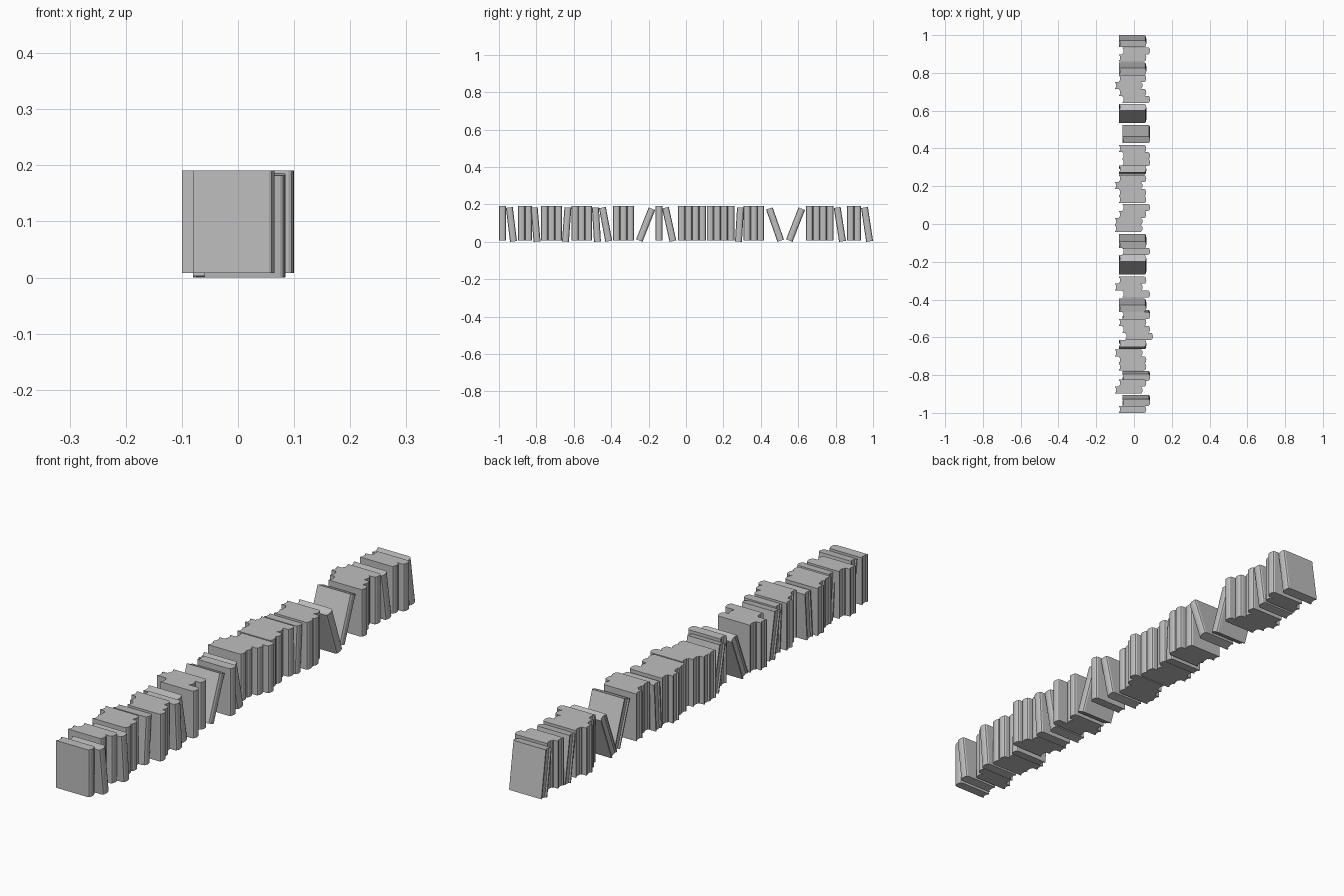
import bpy, bmesh, math
from mathutils import Matrix

if "Cube" in bpy.data.objects:
    bpy.data.objects.remove(bpy.data.objects["Cube"], do_unlink=True)

HEIGHT, THICK, HALF = 0.183, 0.037, 0.0725
LIFT = 0.008

# Shared cover material
grey = bpy.data.materials.new("plain_grey")
grey.use_nodes = True
colour = (0.52, 0.52, 0.52, 1)
grey.diffuse_color = colour
grey.node_tree.nodes["Principled BSDF"].inputs["Base Color"].default_value = colour


def book_mesh():
    """Extruded plan of a book: rounded spine at +x, hollow fore-edge at -x."""
    t = THICK / 2
    plan = [(-HALF, -t)]
    for i in range(7):
        a = math.radians(-90 + 30 * i)
        plan.append((HALF - 0.010 + 0.010 * math.cos(a), t * math.sin(a)))
    plan += [(-HALF, t), (-HALF, t - 0.005), (-HALF + 0.005, t - 0.008),
             (-HALF + 0.005, 0.008 - t), (-HALF, 0.005 - t)]
    bm = bmesh.new()
    base = bm.faces.new([bm.verts.new((x, y, -HEIGHT / 2)) for x, y in plan])
    top = bmesh.ops.extrude_face_region(bm, geom=[base])["geom"]
    verts = [g for g in top if isinstance(g, bmesh.types.BMVert)]
    bmesh.ops.translate(bm, verts=verts, vec=(0, 0, HEIGHT))
    bmesh.ops.recalc_face_normals(bm, faces=bm.faces)
    mesh = bpy.data.meshes.new("book")
    bm.to_mesh(mesh)
    bm.free()
    mesh.materials.append(grey)
    return mesh


MESH = book_mesh()


def place(name, x, y, z, angle=0):
    ob = bpy.data.objects.new(name, MESH)
    bpy.context.collection.objects.link(ob)
    ob.matrix_world = Matrix.Translation((x, y, z)) @ Matrix.Rotation(angle, 4, "X")


# Depth offsets of a book on the shelf: back, normal, forward, far forward
SHIFT = {"b": -0.0275, "n": -0.0075, "f": 0.0125, "x": 0.0275}

# Upright runs: start along the row and the depth of each book
runs = [(-1.0, "n"), (-0.898, "bn"), (-0.775, "nnb"), (-0.613, "xfn"),
        (-0.39, "fbn"), (-0.163, "f"), (-0.042, "bbnf"), (0.111, "nnbn"),
        (0.307, "ffn"), (0.641, "fnbn"), (0.861, "nf")]
for r, (start, depths) in enumerate(runs):
    for i, d in enumerate(depths):
        place(f"upright_book_{r + 1}_{i + 1}", SHIFT[d],
              start + THICK * (i + 0.5), LIFT + HEIGHT / 2)

# Leaning books: extent along the row, direction the top leans, depth
leans = [(-0.963, -0.904, -1, "f"), (-0.83, -0.778, -1, "f"),
         (-0.663, -0.613, 1, "n"), (-0.503, -0.455, -1, "f"),
         (-0.465, -0.395, -1, "n"), (-0.267, -0.165, 1, "n"),
         (-0.128, -0.052, -1, "n"), (0.262, 0.31, 1, "n"),
         (0.428, 0.524, -1, "f"), (0.535, 0.636, 1, "n"),
         (0.79, 0.855, -1, "n"), (0.936, 1.0, -1, "n")]
reach = math.hypot(HEIGHT, THICK)
corner = math.atan2(THICK, HEIGHT)
for i, (lo, hi, way, d) in enumerate(leans):
    # Tilt so that the book fills its extent, resting on its lower edge
    tilt = math.asin((hi - lo) / reach) - corner
    z = (HEIGHT * math.cos(tilt) + THICK * math.sin(tilt)) / 2
    place(f"leaning_book_{i + 1}", SHIFT[d], (lo + hi) / 2, z, -way * tilt)
